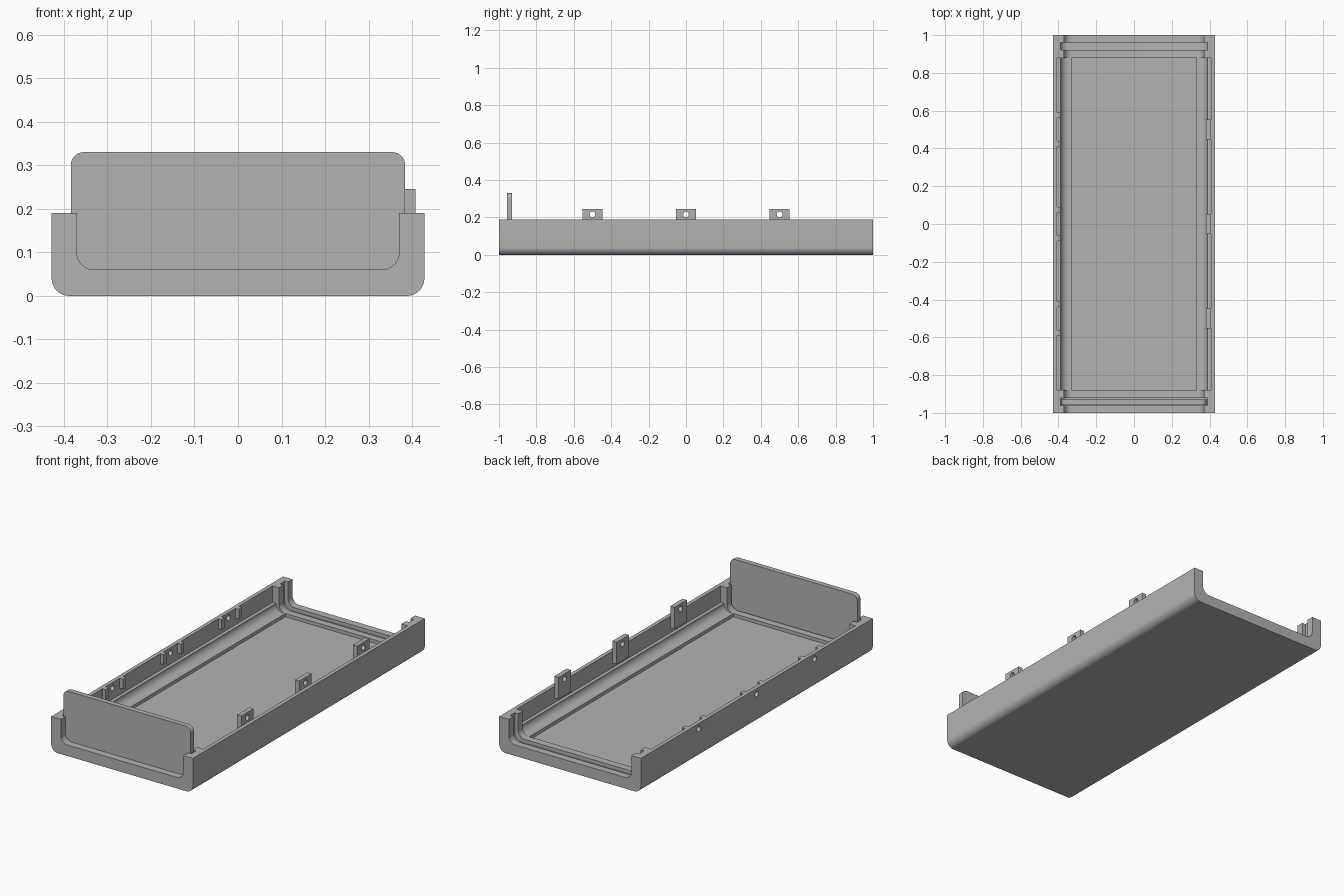
import bpy, bmesh, math

if "Cube" in bpy.data.objects:
    bpy.data.objects.remove(bpy.data.objects["Cube"])

grey = bpy.data.materials.new("grey plastic")
grey.use_nodes = True
COLOUR = (0.45, 0.45, 0.45, 1)
grey.diffuse_color = COLOUR
grey.node_tree.nodes["Principled BSDF"].inputs["Base Color"].default_value = COLOUR


def rounded_rect(half, z0, z1, r_low=0.0, r_high=0.0, steps=10):
    """Outline in x and z, with separate radii for low and high corners."""
    corners = [(half, z0, r_low, -90), (half, z1, r_high, 0),
               (-half, z1, r_high, 90), (-half, z0, r_low, 180)]
    points = []
    for x, z, r, start in corners:
        if r == 0:
            points.append((x, z))
            continue
        cx = x - math.copysign(r, x)
        cz = z + r if z == z0 else z - r
        for i in range(steps + 1):
            a = math.radians(start + 90 * i / steps)
            points.append((cx + r * math.cos(a), cz + r * math.sin(a)))
    return points


def extrude(name, outline, y0, y1):
    """Solid with the given x-z outline, running from y0 to y1."""
    bm = bmesh.new()
    face = bm.faces.new([bm.verts.new((x, y0, z)) for x, z in outline])
    grown = bmesh.ops.extrude_face_region(bm, geom=[face])
    moved = [v for v in grown["geom"] if isinstance(v, bmesh.types.BMVert)]
    bmesh.ops.translate(bm, verts=moved, vec=(0, y1 - y0, 0))
    bmesh.ops.recalc_face_normals(bm, faces=bm.faces)
    mesh = bpy.data.meshes.new(name)
    bm.to_mesh(mesh)
    bm.free()
    obj = bpy.data.objects.new(name, mesh)
    bpy.context.collection.objects.link(obj)
    mesh.materials.append(grey)
    return obj


def block(name, x0, x1, y0, y1, z0, z1):
    return extrude(name, [(x0, z0), (x1, z0), (x1, z1), (x0, z1)], y0, y1)


def pin(x, y, z, radius=0.015):
    """Cutter for a round hole along x."""
    bpy.ops.mesh.primitive_cylinder_add(vertices=24, radius=radius, depth=0.1,
                                        location=(x, y, z), rotation=(0, math.pi / 2, 0))
    return bpy.context.object


def select(obj):
    bpy.ops.object.select_all(action="DESELECT")
    obj.select_set(True)
    bpy.context.view_layer.objects.active = obj


def cut(obj, cutter):
    mod = obj.modifiers.new("cut", "BOOLEAN")
    mod.operation = "DIFFERENCE"
    mod.solver = "EXACT"
    mod.object = cutter
    select(obj)
    bpy.ops.object.modifier_apply(modifier=mod.name)
    bpy.data.objects.remove(cutter)


def smooth(obj):
    select(obj)
    bpy.ops.object.shade_smooth_by_angle(angle=math.radians(30))


RIM, END = 0.19, 0.88
STATIONS = (-0.5, 0, 0.5)

# Tray shell: rounded bar hollowed by the open ends, cavity, lip and floor
tray = extrude("tray", rounded_rect(0.428, 0, RIM, r_low=0.04), -1, 1)
cut(tray, extrude("end_opening", rounded_rect(0.37, 0.06, 0.3, r_low=0.04), -1.1, 1.1))
cut(tray, extrude("cavity", rounded_rect(0.388, 0.06, 0.31, r_low=0.04), -END, END))
cut(tray, extrude("thin_wall", rounded_rect(0.407, 0.1, 0.32), -END, END))
cut(tray, extrude("floor_recess", rounded_rect(0.33, 0.042, 0.33), -END, END))

# Slots that hold the end panels
for side in (-1, 1):
    y0, y1 = sorted((side * 0.92, side * 0.96))
    cut(tray, extrude("panel_slot", rounded_rect(0.39, 0.04, 0.34, r_low=0.04), y0, y1))

# Screw holes through the right wall
for y in STATIONS:
    cut(tray, pin(-0.42, y, 0.16))
smooth(tray)

# Front end panel
panel = extrude("front_panel", rounded_rect(0.384, 0.041, 0.33, 0.035, 0.03), -0.957, -0.929)
smooth(panel)

for i, y in enumerate(STATIONS, 1):
    # Drilled fixing tabs on the left wall
    tab = block(f"fixing_tab_{i}", 0.382, 0.4075, y - 0.053, y + 0.053, 0.125, 0.245)
    cut(tab, pin(0.395, y, 0.217))
    smooth(tab)
    # Paired guide blocks on the right wall
    for label, offset in (("front", -0.075), ("back", 0.075)):
        mid = y + offset
        block(f"guide_block_{label}_{i}", -0.4075, -0.388, mid - 0.014, mid + 0.014, 0.135, RIM)
